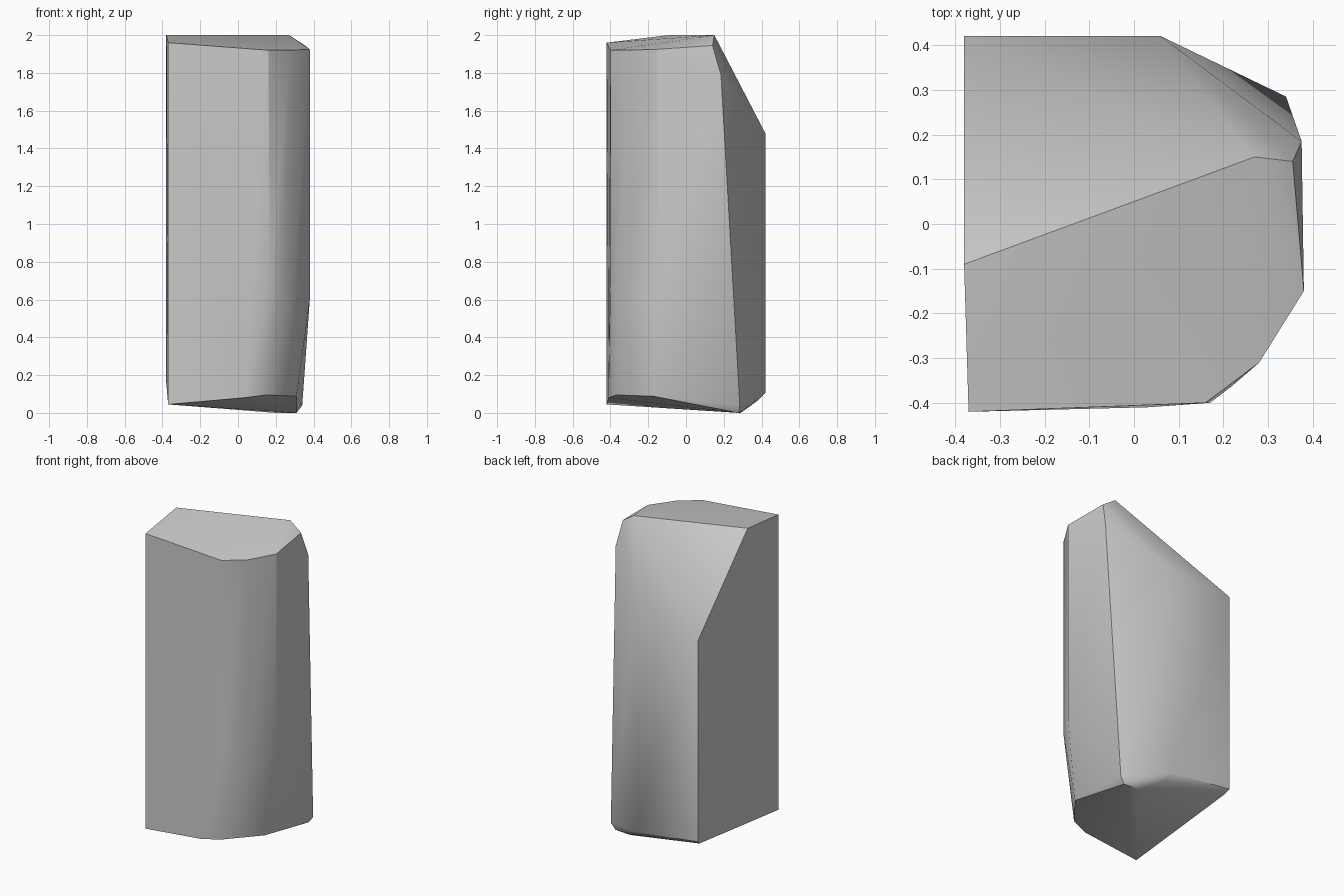
import bpy
import bmesh
import math

default_cube = bpy.data.objects.get("Cube")
if default_cube:
    bpy.data.objects.remove(default_cube, do_unlink=True)


def flat_material(name, colour):
    material = bpy.data.materials.new(name)
    material.use_nodes = True
    material.diffuse_color = colour
    material.node_tree.nodes["Principled BSDF"].inputs["Base Color"].default_value = colour
    return material


def hull_object(name, rings, material):
    """Wrap a tight convex skin around the given rings of corner points."""
    bm = bmesh.new()
    for ring in rings:
        for corner in ring:
            bm.verts.new(corner)
    result = bmesh.ops.convex_hull(bm, input=bm.verts[:], use_existing_faces=False)
    loose = set(result["geom_interior"] + result["geom_unused"])
    bmesh.ops.delete(bm, geom=[v for v in loose if isinstance(v, bmesh.types.BMVert)],
                     context="VERTS")
    # Merge the almost coplanar triangles into broad facets
    bmesh.ops.dissolve_limit(bm, angle_limit=math.radians(0.5),
                             verts=bm.verts[:], edges=bm.edges[:])
    bmesh.ops.recalc_face_normals(bm, faces=bm.faces[:])
    mesh = bpy.data.meshes.new(name)
    bm.to_mesh(mesh)
    bm.free()
    mesh.materials.append(material)
    obj = bpy.data.objects.new(name, mesh)
    bpy.context.collection.objects.link(obj)
    return obj


# Lowest ridge and the rim around the underside
foot = [(.31, .28, 0), (.2, .29, 0)]
lower_rim = [(-.37, -.42, .045), (.03, -.41, .08), (.15, -.37, .095),
             (.31, -.17, .088), (.34, .285, .04), (.08, .38, .065),
             (.06, .42, .105), (-.37, .39, .135), (-.38, .42, .16)]

# Front corner bend, where the column starts to taper inward
waist = [(.17, -.4, .7), (.22, -.362, .65), (.28, -.31, .6), (.38, -.15, .6)]

# Sloping rear shoulder
shoulder = [(-.38, .42, 1.465), (.06, .42, 1.48), (.375, .185, 1.79)]

# Crown outline, tipping slightly down to the front
crown = [(-.38, -.09, 2), (.27, .15, 2), (.355, .14, 1.945), (.38, -.15, 1.925),
         (.28, -.31, 1.92), (.16, -.4, 1.92), (-.37, -.42, 1.96)]

stone = flat_material("stone grey", (.6, .6, .6, 1))
column = hull_object("stone_column", [foot, lower_rim, waist, shoulder, crown], stone)

# Soft facets with crisp main edges
bpy.ops.object.select_all(action="DESELECT")
column.select_set(True)
bpy.context.view_layer.objects.active = column
bpy.ops.object.shade_smooth_by_angle(angle=math.radians(30))
